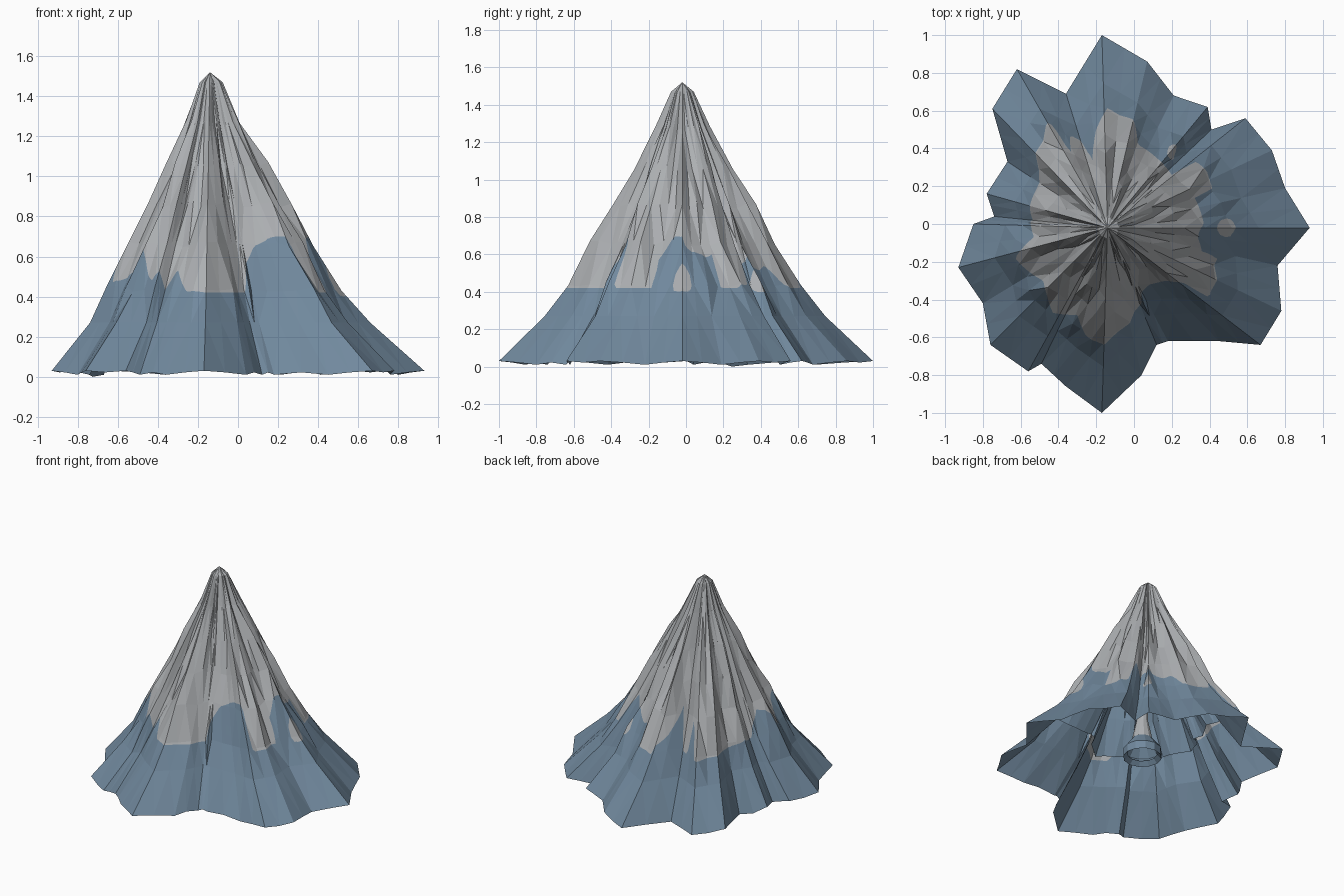
import bpy, bmesh, math, random
from mathutils import Vector

if "Cube" in bpy.data.objects:
    bpy.data.objects.remove(bpy.data.objects["Cube"])

random.seed(4)
PEAK = Vector((-0.14, -0.02))

# Foot of the mountain, ridge and gully points, anticlockwise
FOOT = [(.93, -.02), (.80, .19), (.73, .39), (.59, .56), (.41, .50), (.39, .62),
        (.21, .68), (.07, .86), (-.17, 1.0), (-.36, .69), (-.62, .82), (-.75, .61),
        (-.67, .33), (-.78, .16), (-.74, .04), (-.85, 0), (-.93, -.23), (-.80, -.42),
        (-.76, -.64), (-.56, -.78), (-.49, -.74), (-.36, -.86), (-.17, -1.0),
        (.04, -.80), (.12, -.64), (.18, -.62), (.45, -.62), (.67, -.64),
        (.78, -.46), (.76, -.22)]
# Slope profile: height, share of foot radius, depth of the rock creases
RINGS = [(.03, 1, 0), (.27, .755, 0), (.44, .635, .05), (.66, .495, .3), (.86, .38, .6),
         (1.06, .27, .9), (1.28, .145, 1), (1.47, .062, .6)]
# Lower edge of the snow, seen from above
SNOW = [(.37, 0), (.32, .14), (.41, .18), (.43, .23), (.33, .33), (.20, .26), (.12, .35),
        (.02, .42), (0, .55), (-.13, .63), (-.20, .50), (-.22, .33), (-.33, .36),
        (-.34, .52), (-.45, .56), (-.55, .40), (-.55, .30), (-.52, .20), (-.55, .10),
        (-.53, -.07), (-.63, -.18), (-.48, -.30), (-.46, -.38), (-.43, -.47),
        (-.30, -.48), (-.25, -.60), (-.14, -.65), (0, -.58), (.04, -.36), (.08, -.32),
        (.20, -.28), (.30, -.33), (.47, -.43), (.53, -.28), (.51, -.20), (.36, -.15),
        (.33, -.05)]
PATCHES = [((.22, .38), .045), ((.49, -.02), .05)]


def material(name, rgb):
    m = bpy.data.materials.new(name)
    m.diffuse_color = (*rgb, 1)
    m.use_nodes = True
    m.node_tree.nodes["Principled BSDF"].inputs["Base Color"].default_value = m.diffuse_color
    return m


def finish(bm, name, mats):
    mesh = bpy.data.meshes.new(name)
    bm.to_mesh(mesh)
    bm.free()
    for m in mats:
        mesh.materials.append(m)
    bpy.context.collection.objects.link(bpy.data.objects.new(name, mesh))


def polar(p):
    d = Vector(p) - PEAK
    return math.atan2(d.y, d.x) % math.tau, d.length


snow_polar = sorted(polar(p) for p in SNOW)


def snow_radius(a):
    n = len(snow_polar)
    for i in range(n):
        (a0, r0), (a1, r1) = snow_polar[i], snow_polar[(i + 1) % n]
        span = (a1 - a0) % math.tau
        if (a - a0) % math.tau <= span:
            return r0 + (r1 - r0) * ((a - a0) % math.tau) / max(span, 1e-6)
    return r0


def below_snow(co):
    """Positive on bare rock, negative on snow."""
    a, r = polar(co.xy)
    f = r - snow_radius(a)
    f = min(max(f, .42 - co.z), .70 - co.z)
    for c, size in PATCHES:
        f = min(f, max((co.xy - Vector(c)).length - size, .40 - co.z))
    return f if abs(f) > 1e-5 else 1e-5


# Columns: each foot point, plus a creased one halfway to the next
cols = []
for i, p in enumerate(FOOT):
    q = FOOT[(i + 1) % len(FOOT)]
    r = polar(p)[1]
    gully = r < (polar(q)[1] + polar(FOOT[i - 1])[1]) / 2
    cols.append((Vector(p), -.02 if gully else 0, random.uniform(.03, .09) if gully else -.03))
    cols.append(((Vector(p) + Vector(q)) / 2, -.008, random.uniform(-.03, .12)))

# Points of the slope, ring by ring
points = []
for k, (z, share, crease) in enumerate(RINGS):
    row = []
    for p, drop, depth in cols:
        d = p - PEAK
        even = .1 * min(1, k / 2) + .2 * max(0, (z - .66) / .81)
        radius = d.length * (1 - even) + .87 * even
        wob = random.uniform(-.025, .025) if 1 < k < 7 else 0
        xy = PEAK + d.normalized() * share * radius * (1 - depth * crease + wob)
        row.append(Vector((xy.x, xy.y, z + (drop if k == 0 else wob * .6))))
    points.append(row)
points[0][25].z = 0


def skin(bm, rings):
    """Skin closed rings of points with triangles and return the last ring."""
    rows = [[bm.verts.new(c) for c in ring] for ring in rings]
    for low, high in zip(rows, rows[1:]):
        n = len(low)
        for i in range(n):
            j = (i + 1) % n
            bm.faces.new((low[i], low[j], high[j], high[i]))
    bmesh.ops.triangulate(bm, faces=bm.faces[:])
    return rows[-1]


blue = material("blue rock", (.165, .25, .34))
grey = material("grey snow", (.42, .435, .45))

# Mountain slope: divide the flat facets finely, then cut them along the snow edge
bm = bmesh.new()
last = skin(bm, points)
top = bm.verts.new((*PEAK, 1.52))
for i, v in enumerate(last):
    bm.faces.new((v, last[(i + 1) % len(last)], top))
bmesh.ops.subdivide_edges(bm, edges=bm.edges[:], cuts=3, use_grid_fill=True)
bmesh.ops.triangulate(bm, faces=bm.faces[:])
field = {v: below_snow(v.co) for v in bm.verts}
cuts = set()
for e in bm.edges[:]:
    a, b = e.verts
    fa, fb = field[a], field[b]
    if fa * fb < 0:
        _, v = bmesh.utils.edge_split(e, a, min(.97, max(.03, fa / (fa - fb))))
        cuts.add(v)
        field[v] = 0
for f in bm.faces[:]:
    ends = [v for v in f.verts if v in cuts]
    if len(ends) == 2:
        bmesh.utils.face_split(f, ends[0], ends[1])
for f in bm.faces:
    f.material_index = int(sum(field[v] for v in f.verts) < 0)
finish(bm, "mountain_slope", [blue, grey])

# Blue lining of the hollow, behind the snow band only
bm = bmesh.new()
lining = []
for k, inset in ((2, .94), (3, .89), (4, .85)):
    lining.append([Vector((*(PEAK + (c.xy - PEAK) * inset), c.z - .01)) for c in points[k]])
skin(bm, lining)
bmesh.ops.reverse_faces(bm, faces=bm.faces[:])
finish(bm, "hollow_lining", [blue])

# Narrow rock throat hanging inside the hollow, grey above and blue at its mouth
bm = bmesh.new()
throat = []
for z, r in ((.17, .10), (.14, .13), (.20, .13), (.28, .07), (.42, .04), (.8, .03)):
    throat.append([Vector((-.09 + r * math.cos(a * math.tau / 12),
                           -.02 + r * math.sin(a * math.tau / 12), z)) for a in range(12)])
skin(bm, throat)
for f in bm.faces:
    f.material_index = int(f.calc_center_median().z > .28)
finish(bm, "inner_throat", [blue, grey])
